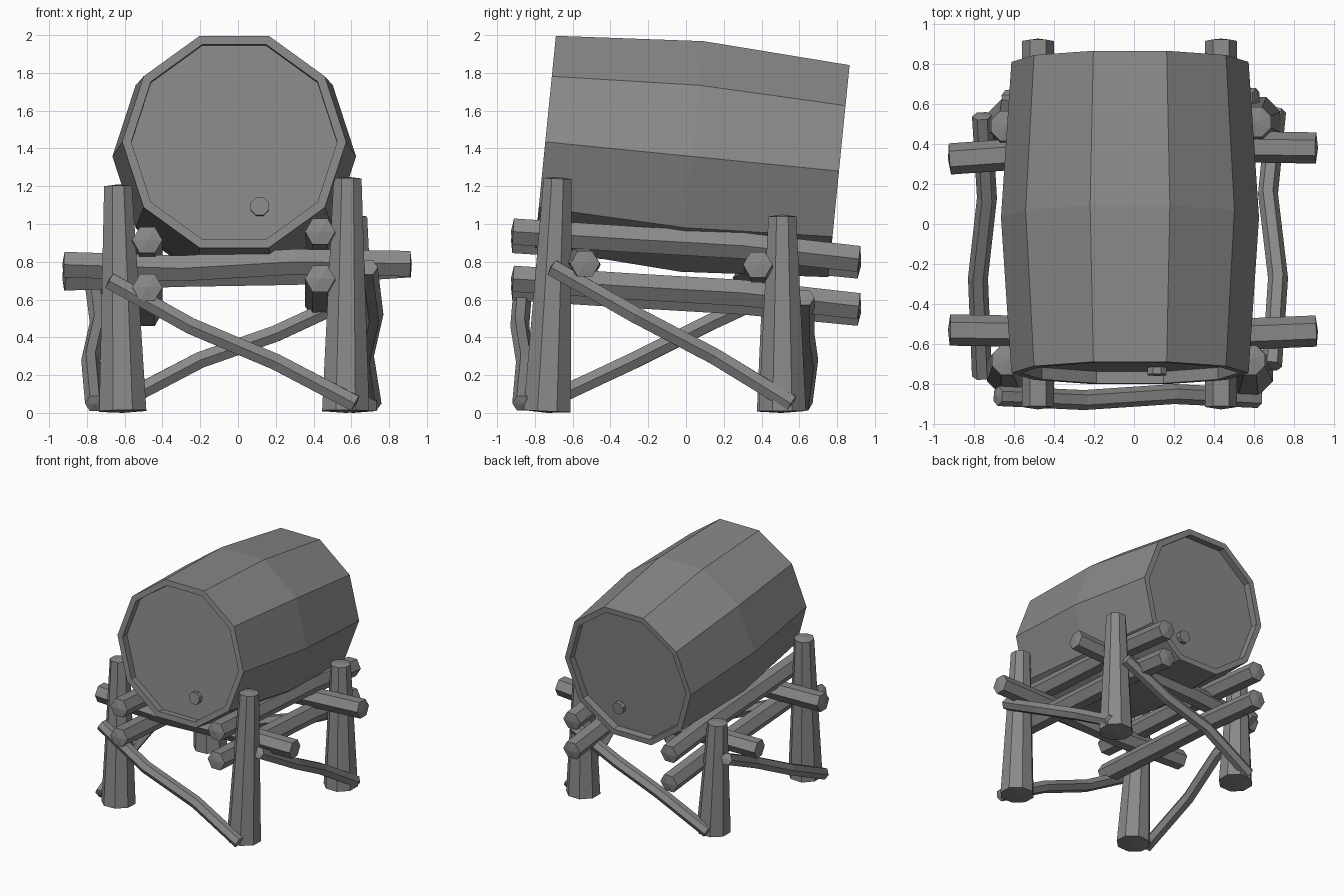
import bpy, bmesh
from math import cos, sin, tau
from mathutils import Vector

old = bpy.data.objects.get("Cube")
if old:
    bpy.data.objects.remove(old, do_unlink=True)

GREY = (0.25, 0.25, 0.25, 1.0)
mat = bpy.data.materials.new("weathered_grey")
mat.use_nodes = True
mat.diffuse_color = GREY
bsdf = mat.node_tree.nodes["Principled BSDF"]
bsdf.inputs["Base Color"].default_value = GREY
bsdf.inputs["Roughness"].default_value = 0.8


def tube(name, path, radii, sides=6, up=(0, 0, 1), axis=None, dome=0.0, phase=0.0):
    """Faceted tube along a path, one radius per point, with capped ends."""
    pts = [Vector(p) for p in path]
    bm = bmesh.new()
    rings = []
    for i, p in enumerate(pts):
        t = axis or pts[min(i + 1, len(pts) - 1)] - pts[max(i - 1, 0)]
        t = t.normalized()
        side = t.cross(Vector(up)).normalized()
        high = side.cross(t)
        angles = [phase + tau * k / sides for k in range(sides)]
        rings.append([bm.verts.new(p + radii[i] * (side * cos(a) + high * sin(a)))
                      for a in angles])
    for a, b in zip(rings, rings[1:]):
        for k in range(sides):
            n = (k + 1) % sides
            bm.faces.new((a[k], a[n], b[n], b[k]))
    for ring, p, inner in ((rings[0], pts[0], pts[1]), (rings[-1], pts[-1], pts[-2])):
        if dome:
            tip = bm.verts.new(p + (p - inner).normalized() * dome)
            for k in range(sides):
                bm.faces.new((ring[k], ring[(k + 1) % sides], tip))
        else:
            bm.faces.new(ring)
    bmesh.ops.recalc_face_normals(bm, faces=bm.faces)
    mesh = bpy.data.meshes.new(name)
    bm.to_mesh(mesh)
    bm.free()
    mesh.materials.append(mat)
    obj = bpy.data.objects.new(name, mesh)
    bpy.context.collection.objects.link(obj)
    return obj


# Barrel: ten staves, bulging middle, recessed heads
front, back = Vector((-0.02, -0.745, 1.435)), Vector((-0.02, 0.81, 1.28))
axis = (back - front).normalized()
inset = axis * 0.06
middle = (front + back) / 2
tube("barrel", [front + inset, front, front, middle, back, back, back - inset],
     [0.545, 0.545, 0.593, 0.645, 0.593, 0.545, 0.545], sides=10, axis=axis)

# Plugs, one low on each head
drop = axis.cross(Vector((1, 0, 0))).normalized() * -0.34
if drop.z > 0:
    drop = -drop
for name, head, out in (("front_plug", front + inset, -axis), ("back_plug", back - inset, axis)):
    base = head + drop + Vector((0.135, 0, 0))
    tube(name, [base - out * 0.02, base + out * 0.035], [0.052, 0.052], sides=8, phase=tau / 16)

# Tapered corner posts: foot x, foot y, top x, top y, height
posts = {
    "front_left_post": (0.57, -0.735, 0.58, -0.68, 1.24),
    "front_right_post": (-0.61, -0.735, -0.635, -0.68, 1.2),
    "back_left_post": (0.61, 0.51, 0.61, 0.51, 1.04),
    "back_right_post": (-0.61, 0.5, -0.64, 0.49, 0.93),
}
for name, (fx, fy, tx, ty, h) in posts.items():
    tube(name, [(fx, fy, 0.01), (tx, ty, h)], [0.135, 0.08], sides=8, up=(0, 1, 0),
         dome=0.01, phase=tau / 16)

# Stacked long rails cradling the barrel on each side
for side, x, lift, tail in (("left", 0.435, 0.0, 0.0), ("right", -0.48, -0.045, 0.01)):
    for level, z in (("upper", 0.96), ("lower", 0.71)):
        z += lift
        path = [(x, -0.915, z), (x, -0.3, z - 0.04), (x, 0.3, z - 0.075), (x, 0.915, z - 0.145 + tail)]
        tube(f"{side}_{level}_rail", path, [0.08] * 4, dome=0.012)

# Crossbars lying between the long rails
tube("front_crossbar", [(-0.92, -0.53, 0.785), (-0.3, -0.54, 0.765), (0.3, -0.56, 0.8), (0.91, -0.535, 0.79)],
     [0.078] * 4, dome=0.01)
tube("back_crossbar", [(-0.92, 0.325, 0.715), (-0.3, 0.37, 0.735), (0.3, 0.39, 0.745), (0.91, 0.38, 0.785)],
     [0.078] * 4, dome=0.01)

# Crooked diagonal braces, one per face of the frame
braces = {
    "front_brace": [(-0.68, -0.86, 0.7), (-0.25, -0.88, 0.46), (0.2, -0.85, 0.27), (0.62, -0.87, 0.05)],
    "back_brace": [(-0.64, 0.62, 0.05), (-0.2, 0.65, 0.28), (0.2, 0.63, 0.42), (0.61, 0.63, 0.61)],
    "left_brace": [(0.69, -0.71, 0.77), (0.72, -0.27, 0.52), (0.67, 0.15, 0.3), (0.71, 0.56, 0.05)],
    "right_brace": [(-0.76, -0.76, 0.05), (-0.78, -0.27, 0.28), (-0.735, 0.13, 0.48), (-0.76, 0.54, 0.67)],
}
for name, path in braces.items():
    tube(name, path, [0.05] * 4, dome=0.008)
